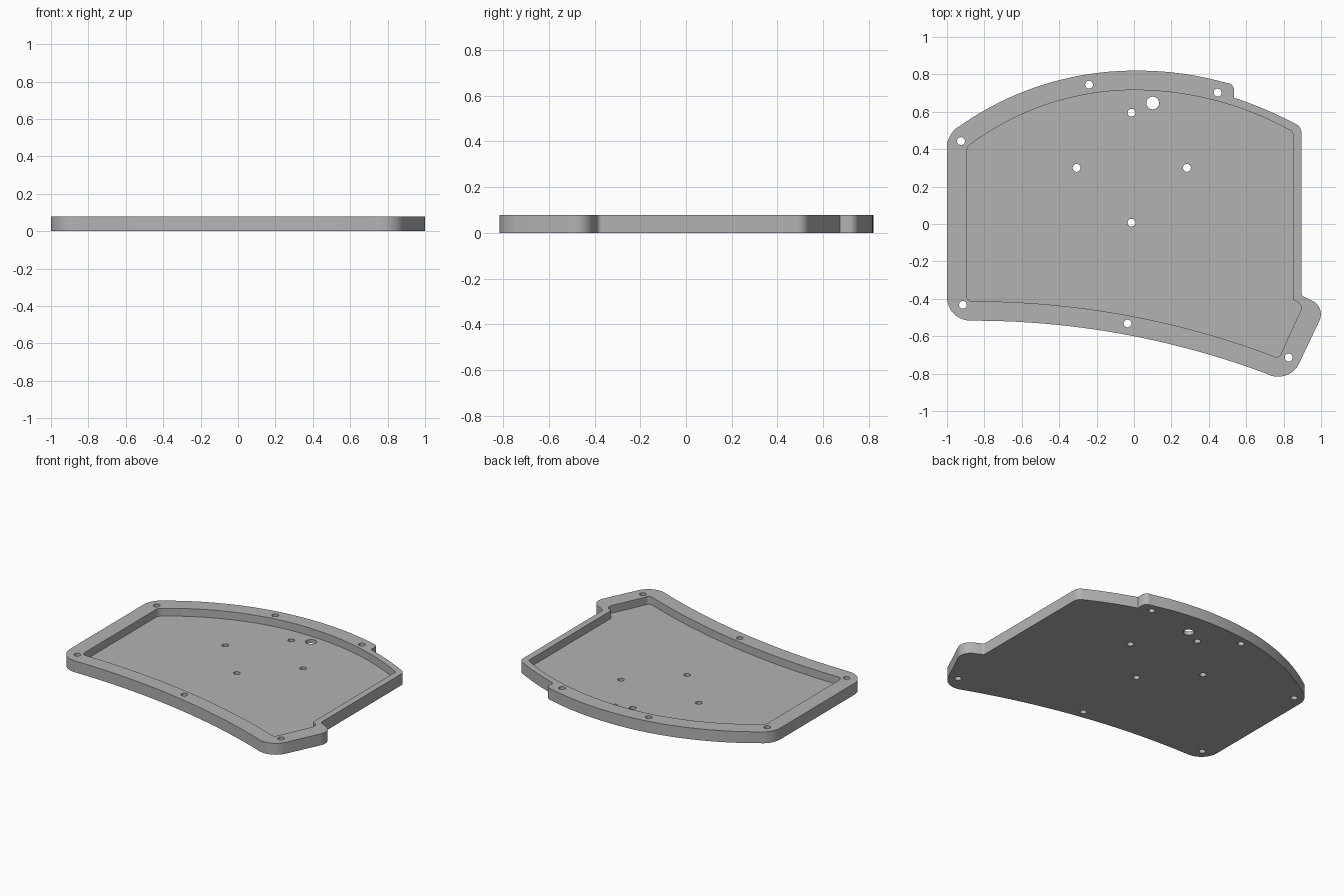
import bpy
import bmesh
import math
from mathutils import Vector

HEIGHT = 0.078
FLOOR = 0.025

cube = bpy.data.objects.get("Cube")
if cube:
    bpy.data.objects.remove(cube, do_unlink=True)

grey = bpy.data.materials.new("satin grey")
grey.use_nodes = True
grey.diffuse_color = (0.45, 0.45, 0.45, 1)
grey.node_tree.nodes["Principled BSDF"].inputs["Base Color"].default_value = grey.diffuse_color


def arc(start, middle, end):
    """Points on the circle that passes through three points."""
    a, b, c = Vector(start), Vector(middle), Vector(end)
    p, q = b - a, c - a
    d = 2 * p.cross(q)
    centre = a + Vector((q.y * p.dot(p) - p.y * q.dot(q),
                         p.x * q.dot(q) - q.x * p.dot(p))) / d
    ray = a - centre
    sweep = math.atan2(ray.cross(c - centre), ray.dot(c - centre))
    steps = 40 if q.length > 0.6 else 10
    points = []
    for i in range(steps + 1):
        t = sweep * i / steps
        points.append(centre + Vector((ray.x * math.cos(t) - ray.y * math.sin(t),
                                       ray.x * math.sin(t) + ray.y * math.cos(t))))
    return points


def outline(arcs):
    """Join arcs with straight lines, skipping shared end points."""
    points = []
    for item in arcs:
        for point in arc(*item):
            if not points or (point - points[-1]).length > 0.001:
                points.append(point)
    if (points[0] - points[-1]).length < 0.001:
        points.pop()
    return points


def prism(name, points, bottom, top):
    """Extrude a closed outline upwards into a solid object."""
    bm = bmesh.new()
    base = bm.faces.new([bm.verts.new((p.x, p.y, bottom)) for p in points])
    grown = bmesh.ops.extrude_face_region(bm, geom=[base], use_keep_orig=True)
    verts = [v for v in grown["geom"] if isinstance(v, bmesh.types.BMVert)]
    bmesh.ops.translate(bm, verts=verts, vec=(0, 0, top - bottom))
    bmesh.ops.recalc_face_normals(bm, faces=bm.faces)
    mesh = bpy.data.meshes.new(name)
    bm.to_mesh(mesh)
    bm.free()
    mesh.materials.append(grey)
    obj = bpy.data.objects.new(name, mesh)
    bpy.context.collection.objects.link(obj)
    return obj


def cut(target, cutter):
    """Subtract the cutter from the target and discard it."""
    cutter.hide_render = True
    modifier = target.modifiers.new("cut", "BOOLEAN")
    modifier.operation = "DIFFERENCE"
    modifier.solver = "EXACT"
    modifier.object = cutter
    bpy.context.view_layer.objects.active = target
    bpy.ops.object.modifier_apply(modifier=modifier.name)
    bpy.data.objects.remove(cutter, do_unlink=True)


# Outer edge, clockwise from the left side
outer = outline([
    ((-1, 0.41), (-0.983, 0.473), (-0.93, 0.525)),
    ((-0.93, 0.525), (-0.5, 0.74), (0, 0.82)),
    ((0, 0.82), (0.25, 0.805), (0.495, 0.754)),
    ((0.495, 0.754), (0.524, 0.742), (0.535, 0.715)),
    ((0.535, 0.675), (0.7, 0.613), (0.86, 0.537)),
    ((0.86, 0.537), (0.886, 0.517), (0.895, 0.485)),
    ((0.895, -0.37), (0.899, -0.381), (0.91, -0.389)),
    ((0.96, -0.414), (0.995, -0.457), (0.99, -0.52)),
    ((0.883, -0.745), (0.81, -0.81), (0.71, -0.801)),
    ((0.71, -0.801), (0, -0.6), (-0.87, -0.517)),
    ((-0.87, -0.517), (-0.962, -0.481), (-1, -0.4)),
])

# Edge of the sunken tray
inner = outline([
    ((-0.895, 0.385), (-0.89, 0.408), (-0.875, 0.425)),
    ((-0.875, 0.425), (-0.46, 0.641), (0, 0.716)),
    ((0, 0.716), (0.43, 0.661), (0.83, 0.503)),
    ((0.83, 0.503), (0.844, 0.493), (0.85, 0.477)),
    ((0.85, -0.395), (0.853, -0.404), (0.86, -0.41)),
    ((0.87, -0.416), (0.892, -0.438), (0.89, -0.465)),
    ((0.787, -0.69), (0.775, -0.708), (0.755, -0.71)),
    ((0.755, -0.71), (0, -0.495), (-0.86, -0.413)),
    ((-0.86, -0.413), (-0.885, -0.405), (-0.895, -0.385)),
])

tray = prism("tray_plate", outer, 0, HEIGHT)
cut(tray, prism("tray_recess", inner, FLOOR, HEIGHT + 0.1))

# Screw holes through the rim and the floor, and one larger cable hole
rim_holes = [(-0.24, 0.745), (0.447, 0.703), (-0.925, 0.443),
             (-0.915, -0.432), (-0.035, -0.532), (0.827, -0.714)]
floor_holes = [(-0.013, 0.595), (-0.307, 0.3), (0.283, 0.3), (-0.013, 0.007)]
holes = [(spot, 0.021) for spot in rim_holes + floor_holes]
holes.append(((0.1, 0.647), 0.034))
for (x, y), radius in holes:
    circle = [Vector((x + radius * math.cos(a), y + radius * math.sin(a)))
              for a in (math.tau * i / 24 for i in range(24))]
    cut(tray, prism("hole_cutter", circle, -0.1, HEIGHT + 0.1))

# Smooth curved walls, sharp rims
bpy.ops.object.select_all(action="DESELECT")
tray.select_set(True)
bpy.context.view_layer.objects.active = tray
bpy.ops.object.shade_smooth_by_angle(angle=math.radians(30))
